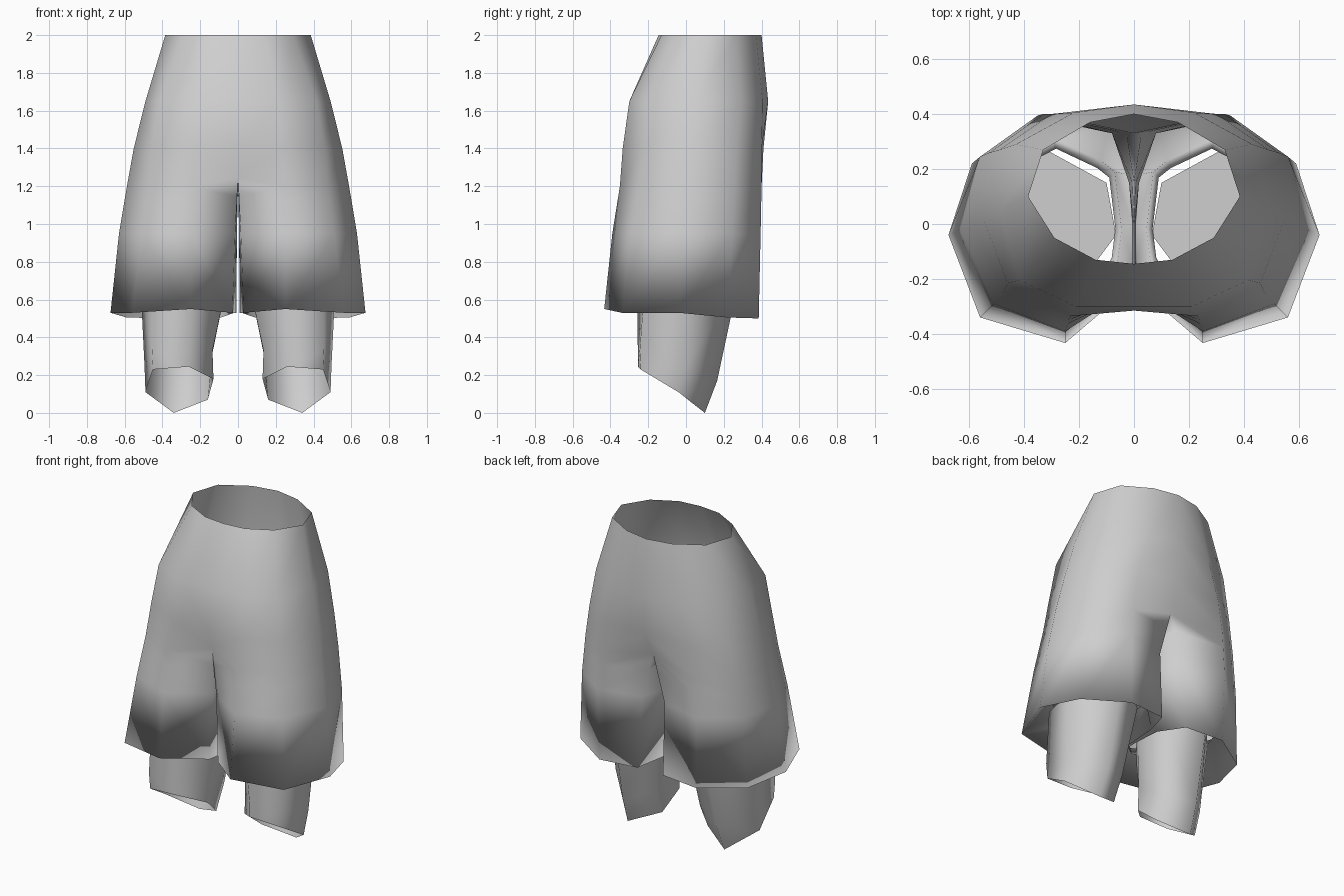
import bpy
import bmesh
from mathutils import Vector

if "Cube" in bpy.data.objects:
    bpy.data.objects.remove(bpy.data.objects["Cube"])

grey = bpy.data.materials.new("light grey")
grey.diffuse_color = (0.62, 0.62, 0.62, 1)
grey.use_nodes = True
grey.node_tree.nodes["Principled BSDF"].inputs["Base Color"].default_value = grey.diffuse_color


def level(z, pts):
    """Cross-section: (x, y) at height z, or (x, y, own height)."""
    return [Vector((p[0], p[1], p[2] if len(p) > 2 else z)) for p in pts]


def blend(a, b, t):
    """Cross-section between two others."""
    return [p.lerp(q, t) for p, q in zip(a, b)]


def shrink(ring, factor, drop):
    """Cross-section drawn in towards its middle and lowered."""
    mid = sum(ring, Vector()) / len(ring)
    return [mid + (p - mid) * factor - Vector((0, 0, drop)) for p in ring]


def loft(name, levels, lid=False):
    """Skin cross-sections from top to bottom and mirror across x.
    Sections of 7 points are open half rings, all others are closed."""
    bm = bmesh.new()
    rings = [[bm.verts.new(p) for p in ring] for ring in levels]
    for a, b in zip(rings, rings[1:]):
        n = len(a)
        for i in range(n - 1 if n == 7 else n):
            j = (i + 1) % n
            bm.faces.new((b[i], b[j], a[j], a[i])).smooth = True
    if lid:
        bm.faces.new(rings[0]).smooth = False
    me = bpy.data.meshes.new(name)
    bm.to_mesh(me)
    bm.free()
    me.materials.append(grey)
    ob = bpy.data.objects.new(name, me)
    bpy.context.collection.objects.link(ob)
    mod = ob.modifiers.new("mirror", 'MIRROR')
    mod.use_axis[0] = True
    mod.merge_threshold = 0.001


# Shorts: half rings round the body, from front middle to back middle
waist = level(2.0, [(0, -.145), (.14, -.13), (.29, -.05), (.385, .1),
                    (.33, .27), (.16, .37), (0, .40)])
belly = level(1.65, [(0, -.30), (.21, -.30), (.415, -.205), (.49, .05),
                     (.43, .29), (.22, .405), (0, .435)])
hips = level(1.4, [(0, -.315), (.23, -.335), (.46, -.215), (.552, .03),
                   (.49, .27), (.30, .40), (0, .41)])

# Shorts: full rings round one leg, the last three points on the inner thigh
crotch = level(1.2, [(0, -.26, 1.25), (.24, -.35), (.475, -.25), (.588, 0),
                     (.525, .26), (.33, .40), (0, .33, 1.24),
                     (0, .15), (0, 0), (0, -.13)])
thigh = level(.95, [(.015, -.24), (.25, -.39), (.51, -.29), (.63, -.02),
                    (.56, .245), (.35, .395), (.08, .33),
                    (.018, .15), (.006, 0), (.006, -.13)])
hem = level(.53, [(.03, -.245), (.25, -.433, .55), (.56, -.34), (.675, -.04),
                  (.59, .22, .505), (.34, .385, .5), (.09, .36, .505),
                  (.02, .18), (.008, 0), (.01, -.13)])

# Lining: turned up inside the hem, then down to the leg top
lining = level(.72, [(.10, -.22), (.22, -.32), (.45, -.21), (.53, .07),
                     (.47, .22), (.29, .31), (.12, .23),
                     (.07, .19), (.045, -.02), (.06, -.14)])
loft("shorts", [waist, belly, hips, crotch, blend(crotch, thigh, .35), thigh,
                hem, lining, shrink(lining, .88, .06)])

# Legs: tubes closed on top inside the shorts, cut off open on a slant below
leg_top = level(.66, [(.515, .04), (.32, .27), (.10, .15), (.065, -.04),
                      (.23, -.26), (.455, -.22)])
shin = level(.33, [(.495, 0, .25), (.33, .165, .17), (.155, .08, .22),
                   (.135, -.12), (.26, -.255), (.455, -.245)])
cuff = level(0, [(.49, -.04, .11), (.34, .10), (.16, .01, .07),
                 (.13, -.12, .18), (.26, -.255, .245), (.45, -.24, .23)])
loft("legs", [leg_top, shin, cuff], lid=True)
